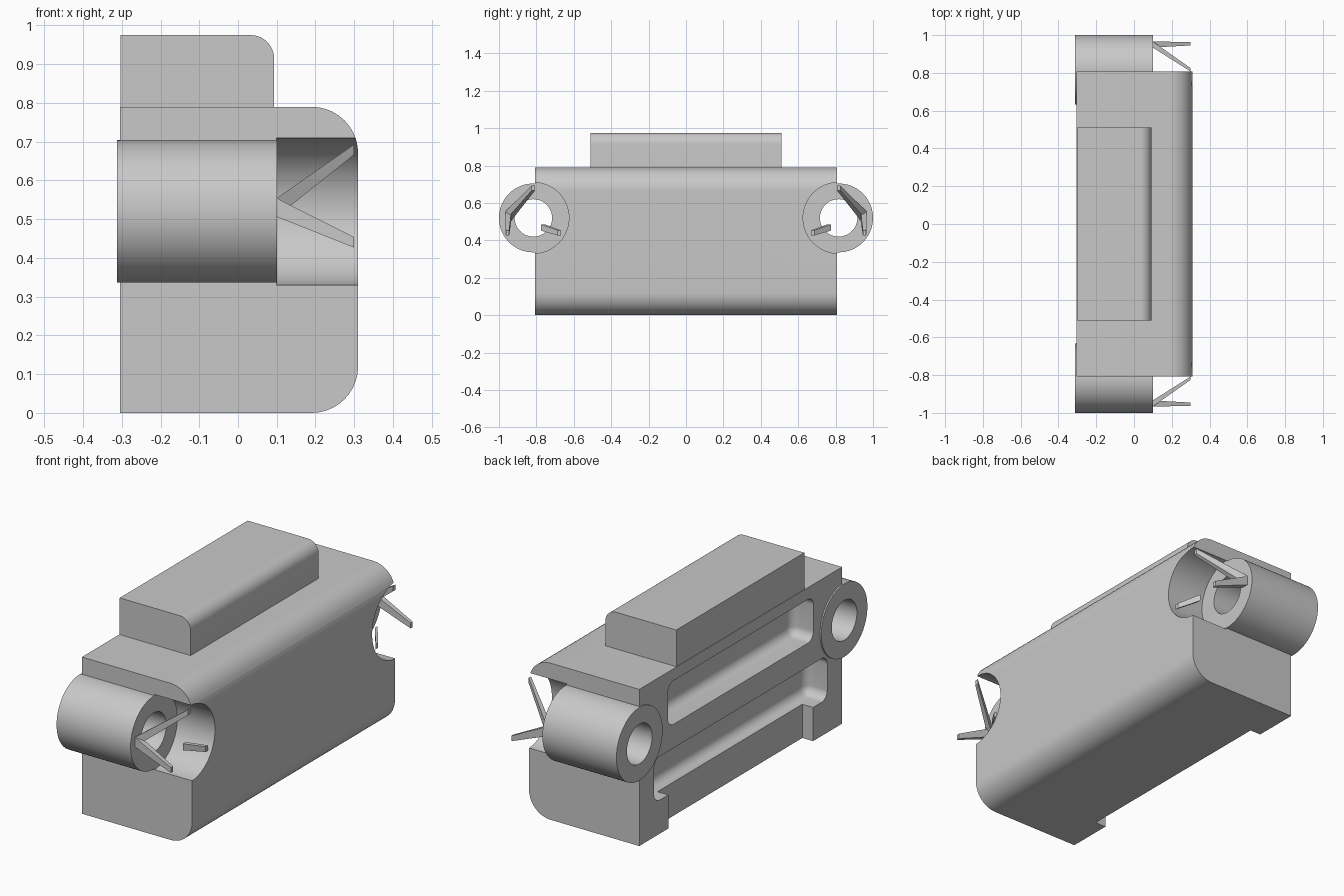
import bpy
import bmesh
from math import pi, sin, cos, radians
from mathutils import Matrix, Vector

if "Cube" in bpy.data.objects:
    bpy.data.objects.remove(bpy.data.objects["Cube"], do_unlink=True)

grey = bpy.data.materials.new("plain_grey")
grey.use_nodes = True
grey.diffuse_color = (0.58, 0.58, 0.58, 1)
grey.node_tree.nodes["Principled BSDF"].inputs["Base Color"].default_value = grey.diffuse_color

LUG_Y, LUG_Z = 0.816, 0.52
BACK = -0.305


def finish(name, bm):
    bmesh.ops.recalc_face_normals(bm, faces=bm.faces[:])
    mesh = bpy.data.meshes.new(name)
    bm.to_mesh(mesh)
    bm.free()
    mesh.materials.append(grey)
    obj = bpy.data.objects.new(name, mesh)
    bpy.context.collection.objects.link(obj)
    return obj


def activate(obj):
    bpy.ops.object.select_all(action='DESELECT')
    obj.select_set(True)
    bpy.context.view_layer.objects.active = obj


def smooth(obj):
    activate(obj)
    bpy.ops.object.shade_smooth_by_angle(angle=radians(30))


def block(name, lo, hi, radius=0.0, keep=lambda e: True):
    """Box between two corners, with the chosen edges rounded."""
    lo, hi = Vector(lo), Vector(hi)
    bm = bmesh.new()
    bmesh.ops.create_cube(bm, size=1)
    size = hi - lo
    for v in bm.verts:
        v.co = Vector(a * b for a, b in zip(v.co, size)) + (lo + hi) / 2
    if radius:
        bmesh.ops.bevel(bm, geom=[e for e in bm.edges if keep(e)], offset=radius,
                        segments=10, profile=0.5, affect='EDGES')
    return finish(name, bm)


def rod(name, x0, x1, radius, side):
    """Cylinder along x at one of the two lug centres."""
    bm = bmesh.new()
    place = Matrix.Translation(((x0 + x1) / 2, side * LUG_Y, LUG_Z)) @ Matrix.Rotation(pi / 2, 4, 'Y')
    bmesh.ops.create_cone(bm, cap_ends=True, segments=72, radius1=radius,
                          radius2=radius, depth=x1 - x0, matrix=place)
    return finish(name, bm)


def cut(obj, cutter):
    cutter.hide_render = True
    mod = obj.modifiers.new("cut", 'BOOLEAN')
    mod.operation, mod.solver, mod.object = 'DIFFERENCE', 'EXACT', cutter
    activate(obj)
    bpy.ops.object.modifier_apply(modifier=mod.name)
    bpy.data.objects.remove(cutter, do_unlink=True)


def along_y(e):
    a, b = e.verts
    return abs(a.co.y - b.co.y) > 0.1 and a.co.x > 0


# Main body with rounded front-side edges
body = block("body", (BACK, -0.808, 0), (0.31, 0.808, 0.79), 0.12, along_y)

# Rear recesses and the open notch in the foot
cut(body, block("upper_recess", (-0.5, -0.58, 0.51), (BACK + 0.12, 0.58, 0.73), 0.045))
cut(body, block("lower_recess", (-0.5, -0.69, 0.17), (BACK + 0.12, 0.69, 0.39), 0.045))
cut(body, block("foot_notch", (-0.5, -0.577, -0.1), (BACK + 0.06, 0.577, 0.25)))

# Clearance for the lugs at both ends
for side in (-1, 1):
    cut(body, rod("lug_pocket", 0.10, 0.5, 0.19, side))
    cut(body, rod("lug_passage", -0.5, 0.2, 0.15, side))
smooth(body)

# Raised block on top
top = block("top_block", (-0.303, -0.51, 0.77), (0.093, 0.51, 0.975), 0.06,
            lambda e: along_y(e) and e.verts[0].co.z > 0.9)
smooth(top)


def prong(name, start, end, side, w0, w1):
    """Tapered square strut between two points given as x, outward offset, height."""
    bm = bmesh.new()
    for (x, out, up), w in ((start, w0), (end, w1)):
        for dy, dz in ((-w, -1.5 * w), (w, -1.5 * w), (w, 1.5 * w), (-w, 1.5 * w)):
            bm.verts.new((x, side * (LUG_Y + out + dy), LUG_Z + up + dz))
    bmesh.ops.convex_hull(bm, input=bm.verts[:])
    return finish(name, bm)


for side, label in ((-1, "front"), (1, "back")):
    # Hollow lug
    lug = rod(label + "_lug", -0.312, 0.101, 0.184, side)
    cut(lug, rod("lug_bore", -0.6, 0.6, 0.10, side))
    smooth(lug)

    # Three prongs fanning out from one root to evenly spaced tips
    root = Vector((0.10, 0.134, 0.01))
    for i, name in enumerate(("upper", "outer", "inner")):
        angle = pi / 2 - i * 2 * pi / 3
        tip = Vector((0.30, 0.16 * cos(angle), 0.16 * sin(angle)))
        begin = root.lerp(tip, 0.68) if name == "inner" else root
        prong(label + "_" + name + "_prong", begin, tip, side,
              0.011 if name == "inner" else 0.016, 0.009)
